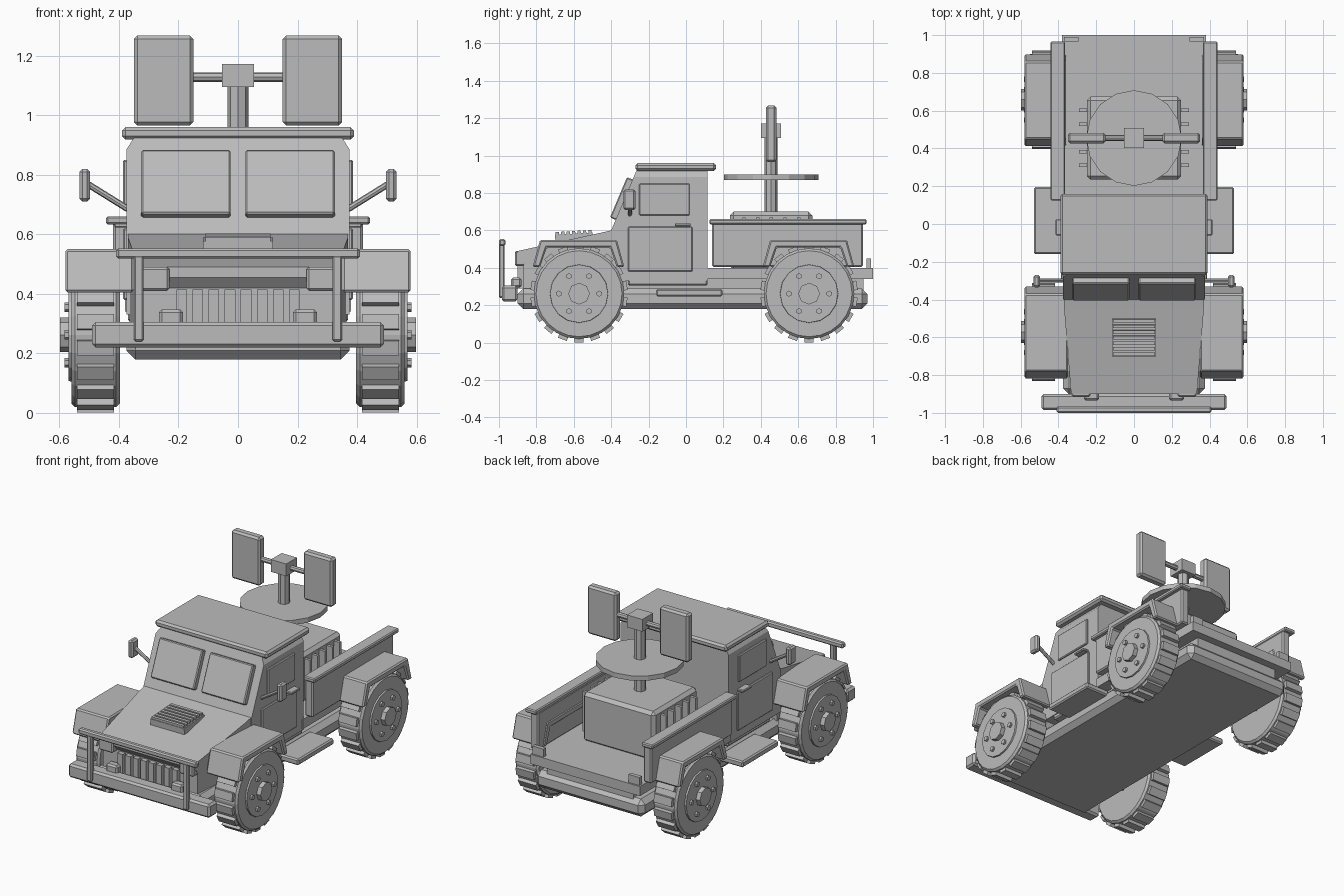
import bpy, bmesh, math
from mathutils import Matrix, Vector

if "Cube" in bpy.data.objects:
    bpy.data.objects.remove(bpy.data.objects["Cube"])

grey = bpy.data.materials.new("body grey")
grey.diffuse_color = (0.5, 0.5, 0.5, 1)
grey.use_nodes = True
grey.node_tree.nodes["Principled BSDF"].inputs["Base Color"].default_value = grey.diffuse_color


def finish(name, bm, bevel=0.0):
    bmesh.ops.recalc_face_normals(bm, faces=bm.faces)
    me = bpy.data.meshes.new(name)
    bm.to_mesh(me)
    bm.free()
    me.materials.append(grey)
    ob = bpy.data.objects.new(name, me)
    bpy.context.collection.objects.link(ob)
    if bevel:
        m = ob.modifiers.new("bevel", 'BEVEL')
        m.width, m.segments, m.limit_method = bevel, 1, 'ANGLE'
    return ob


def add_box(bm, x, y, z, mat=Matrix()):
    c = Vector(((x[0] + x[1]) / 2, (y[0] + y[1]) / 2, (z[0] + z[1]) / 2))
    s = (abs(x[1] - x[0]), abs(y[1] - y[0]), abs(z[1] - z[0]), 1)
    bmesh.ops.create_cube(bm, size=1, matrix=mat @ Matrix.Translation(c) @ Matrix.Diagonal(s))


def box(name, x, y, z, bevel=0.0):
    bm = bmesh.new()
    add_box(bm, x, y, z)
    return finish(name, bm, bevel)


def add_cyl(bm, a, b, r, n, r2=None):
    a, b = Vector(a), Vector(b)
    q = (b - a).to_track_quat('Z', 'Y').to_matrix().to_4x4()
    bmesh.ops.create_cone(bm, cap_ends=True, segments=n, radius1=r, radius2=r if r2 is None else r2,
                          depth=(b - a).length, matrix=Matrix.Translation((a + b) / 2) @ q)


def cyl(name, a, b, r, n=12, bevel=0.0):
    bm = bmesh.new()
    add_cyl(bm, a, b, r, n)
    return finish(name, bm, bevel)


def extrude_yz(name, pts, x0, x1, bevel=0.0):
    # side profile (y, z) pulled from x0 to x1
    bm = bmesh.new()
    f = bm.faces.new([bm.verts.new((x0, y, z)) for y, z in pts])
    r = bmesh.ops.extrude_face_region(bm, geom=[f])
    for v in r["geom"]:
        if isinstance(v, bmesh.types.BMVert):
            v.co.x = x1
    return finish(name, bm, bevel)


# Chassis and bed floor
box("chassis", (-.375, .375), (-.9, .97), (.18, .29), .03)
box("frame_core", (-.3, .3), (-.86, .95), (.28, .36))
box("cab_floor", (-.37, .37), (-.31, .115), (.305, .345), .008)
box("bed_floor", (-.38, .38), (.1, 1.0), (.34, .40))

# Cab with raked windscreen; the upper edges lean inward
cab = extrude_yz("cab", [(-.40, .60), (-.265, .92), (.115, .92), (.115, .33), (-.40, .33)], -.375, .375)
me = cab.data
for v in me.vertices:
    if v.co.z > .9:
        v.co.z = .885
        v.co.y = min(v.co.y, .115) if v.co.y > 0 else -.28
bm = bmesh.new()
bm.from_mesh(me)
top = [f for f in bm.faces if f.normal.z > .9 and f.calc_center_median().z > .8]
r = bmesh.ops.extrude_face_region(bm, geom=top)
bmesh.ops.delete(bm, geom=top, context='FACES')
for v in r["geom"]:
    if isinstance(v, bmesh.types.BMVert):
        v.co.z = .925
        v.co.x *= .93
        if v.co.y < 0:
            v.co.y = -.263
bm.to_mesh(me)
bm.free()
box("roof", (-.39, .39), (-.27, .16), (.918, .96), .012)

# Tapered bonnet with an overhanging lip
hood = extrude_yz("bonnet", [(-.38, .605), (-.445, .59), (-.9, .49), (-.9, .455), (-.87, .42), (-.38, .42)],
                  -.37, .37)
nose = extrude_yz("nose", [(-.38, .43), (-.87, .43), (-.87, .28), (-.38, .28)], -.365, .365)
for ob in (hood, nose):
    for v in ob.data.vertices:
        if v.co.y < -.8:
            v.co.x *= .9

# Bonnet vent
bm = bmesh.new()
tilt = Matrix.Translation((0, -.6, .575)) @ Matrix.Rotation(.06, 4, 'X')
add_box(bm, (-.117, .117), (-.1, .1), (-.03, .008), tilt)
for i in range(7):
    y = -.088 + i * .0293
    add_box(bm, (-.11, .11), (y - .009, y + .009), (0, .022), tilt)
finish("bonnet_vent", bm)

# Grille slats
bm = bmesh.new()
for i in range(8):
    x = -.189 + i * .054
    add_box(bm, (x - .018, x + .018), (-.9, -.86), (.29, .415))
finish("grille_slats", bm)

# Bumper and brush guard
box("bumper", (-.49, .49), (-.985, -.9), (.22, .305), .012)
box("guard_bar", (-.41, .41), (-1.0, -.965), (.518, .553), .008)

# Windscreen panes, lying on the raked front
rake = math.atan2(.12, .285)
for s in (-1, 1):
    side = "left" if s < 0 else "right"
    bm = bmesh.new()
    m = Matrix.Translation((s * .175, -.337, .767)) @ Matrix.Rotation(-rake, 4, 'X')
    add_box(bm, (-.15, .15), (-.026, .03), (-.117, .117), m)
    finish(side + "_windscreen", bm, .006)

    # Doors, windows and handles
    box(side + "_door", (s * .36, s * .386), (-.31, .035), (.38, .62), .005)
    extrude_yz(side + "_window", [(-.25, .68), (.02, .68), (.02, .85), (-.25, .85)], s * .36, s * .386, .005)
    box(side + "_handle", (s * .37, s * .415), (-.06, .025), (.622, .638), .004)

    # Mirrors
    cyl(side + "_mirror_arm", (s * .37, -.3, .685), (s * .515, -.3, .775), .011, 8)
    box(side + "_mirror", (s * .497, s * .533), (-.335, -.27), (.71, .82), .01)

    # Guard posts and front lamps
    box(side + "_guard_post", (s * .317, s * .35), (-1.0, -.97), (.24, .53), .006)
    box(side + "_headlamp", (s * .185, s * .265), (-.935, -.88), (.295, .348), .01)
    box(side + "_marker_lamp", (s * .23, s * .33), (-.915, -.86), (.41, .49), .008)

    # Running board
    box(side + "_running_board", (s * .36, s * .53), (-.16, .195), (.248, .287), .008)

    # Bed walls, rails and tail lamps
    box(side + "_bed_wall", (s * .365, s * .42), (.14, .945), (.405, .64), .008)
    box(side + "_bed_rail", (s * .365, s * .443), (.125, .965), (.633, .66), .006)
    box(side + "_tail_lamp", (s * .295, s * .37), (.965, .99), (.39, .45))

    # Wheel arches and wheels
    for end, cy in (("front", -.575), ("rear", .655)):
        inner = .36 if end == "rear" else .35
        arch = [(cy - .245, .405), (cy - .205, .55), (cy + .205, .55), (cy + .245, .405),
                (cy + .205, .405), (cy + .17, .508), (cy - .17, .508), (cy - .205, .405)]
        extrude_yz(f"{end}_{side}_fender", arch, s * inner, s * .58, .008)

        wy, wz = cy + .003, .262
        bm = bmesh.new()
        add_cyl(bm, (s * .397, wy, wz), (s * .56, wy, wz), .242, 24)
        finish(f"{end}_{side}_tyre", bm, .012)
        bm = bmesh.new()
        n = 18
        for i in range(n):
            m = Matrix.Translation((0, wy, wz)) @ Matrix.Rotation(2 * math.pi * i / n, 4, 'X')
            add_box(bm, (s * .417, s * .54), (-.025, .025), (-.26, -.22), m)
        finish(f"{end}_{side}_tread", bm)
        bm = bmesh.new()
        add_cyl(bm, (s * .40, wy, wz), (s * .57, wy, wz), .175, 16, .155)
        add_cyl(bm, (s * .55, wy, wz), (s * .598, wy, wz), .058, 8)
        for i in range(6):
            a = math.pi / 3 * i
            by, bz = wy + .108 * math.cos(a), wz + .108 * math.sin(a)
            add_cyl(bm, (s * .55, by, bz), (s * .583, by, bz), .016, 6)
        finish(f"{end}_{side}_rim", bm)
        cyl(f"{end}_{side}_axle", (0, wy, wz), (s * .41, wy, wz), .04, 8)

# Equipment box in the bed with side ribs
box("equipment_box", (-.25, .25), (.235, .675), (.39, .70), .02)
bm = bmesh.new()
for s in (-1, 1):
    for i in range(5):
        y = .31 + i * .073
        add_box(bm, (s * .24, s * .29), (y - .009, y + .009), (.42, .67))
finish("box_ribs", bm)

# Rotating platform, mast, head, arm and twin panels
cy = .455
cyl("platform_disc", (0, cy, .87), (0, cy, .90), .253, 16)
cyl("mast", (0, cy, .68), (0, cy, 1.12), .035, 8)
box("mast_head", (-.053, .053), (cy - .053, cy + .053), (1.095, 1.172))
cyl("cross_arm", (-.17, cy, 1.128), (.17, cy, 1.128), .016, 8)
for s in (-1, 1):
    box(("left" if s < 0 else "right") + "_panel", (s * .15, s * .35), (cy - .028, cy + .028), (.965, 1.268), .012)
